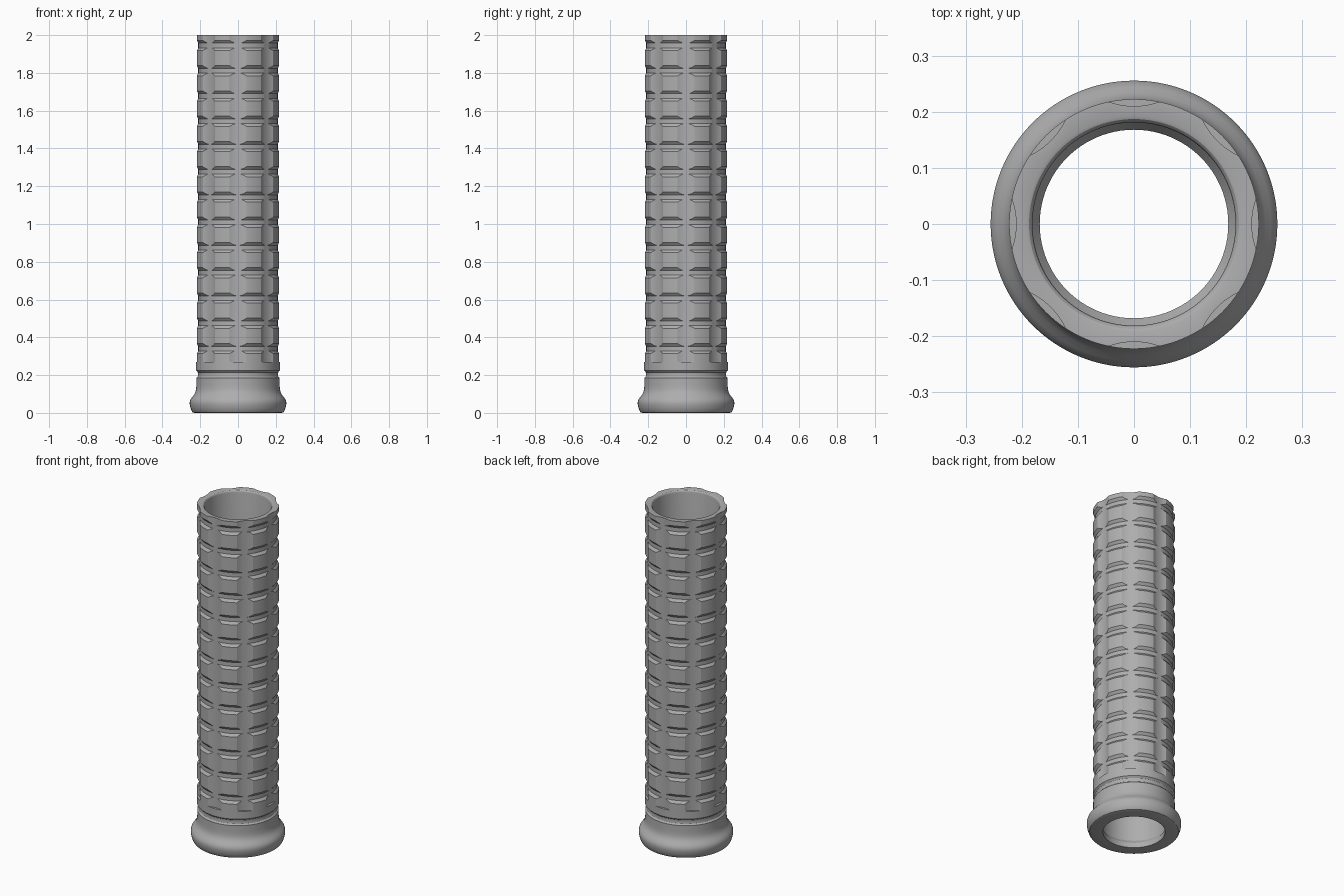
import bpy, bmesh, math
from mathutils import Matrix

if "Cube" in bpy.data.objects:
    bpy.data.objects.remove(bpy.data.objects["Cube"])

SEG = 128
gray = bpy.data.materials.new("warm_gray")
gray.diffuse_color = (0.42, 0.42, 0.42, 1)
gray.use_nodes = True
gray.node_tree.nodes["Principled BSDF"].inputs["Base Color"].default_value = gray.diffuse_color


def add_object(name, bm):
    bmesh.ops.recalc_face_normals(bm, faces=bm.faces)
    mesh = bpy.data.meshes.new(name)
    bm.to_mesh(mesh)
    bm.free()
    mesh.materials.append(gray)
    obj = bpy.data.objects.new(name, mesh)
    bpy.context.collection.objects.link(obj)
    return obj


def lathe(bm, profile):
    """Revolve a closed (radius, z) profile around the z axis."""
    rings = []
    for i in range(SEG):
        a = 2 * math.pi * i / SEG
        rings.append([bm.verts.new((r * math.cos(a), r * math.sin(a), z)) for r, z in profile])
    n = len(profile)
    for i in range(SEG):
        a, b = rings[i], rings[(i + 1) % SEG]
        for j in range(n):
            k = (j + 1) % n
            bm.faces.new((a[j], b[j], b[k], a[k]))


def cut(target, cutter):
    mod = target.modifiers.new(cutter.name, 'BOOLEAN')
    mod.operation = 'DIFFERENCE'
    mod.solver = 'EXACT'
    mod.object = cutter
    bpy.context.view_layer.objects.active = target
    bpy.ops.object.modifier_apply(modifier=mod.name)
    bpy.data.objects.remove(cutter)


# Hollow tube with flared foot, neck groove and tapered bore
profile = [
    (0.168, 0.0), (0.232, 0.0), (0.240, 0.003), (0.246, 0.011), (0.252, 0.028),
    (0.2555, 0.045), (0.2555, 0.058), (0.252, 0.070), (0.244, 0.082),
    (0.234, 0.094), (0.226, 0.108), (0.222, 0.124), (0.2205, 0.145),
    (0.2205, 0.185), (0.213, 0.193), (0.211, 0.204), (0.213, 0.215), (0.2225, 0.225),
    (0.2225, 2.0), (0.192, 2.0), (0.187, 1.998), (0.183, 1.993), (0.181, 1.985),
    (0.181, 0.05), (0.168, 0.03),
]
bm = bmesh.new()
lathe(bm, profile)
tube = add_object("grip_tube", bm)

# Eight shallow lengthwise flutes
bm = bmesh.new()
for i in range(8):
    a = math.pi / 4 * i
    move = Matrix.Translation((0.3425 * math.cos(a), 0.3425 * math.sin(a), 1.27))
    bmesh.ops.create_cone(bm, cap_ends=True, segments=96, radius1=0.1325,
                          radius2=0.1325, depth=2.0,
                          matrix=move @ Matrix.Rotation(a, 4, 'Z'))
    # Trim each cylinder so neighbours stay separate
flutes = add_object("flute_cutter", bm)
flutes.hide_render = True
cut(tube, flutes)

# Thirteen ring grooves crossing the raised lands
bm = bmesh.new()
for k in range(13):
    z = 1.945 - 0.1337 * k
    lathe(bm, [(0.2108, z - 0.012), (0.2108, z + 0.012), (0.2225, z + 0.027),
               (0.24, z + 0.05), (0.24, z - 0.05), (0.2225, z - 0.027)])
grooves = add_object("groove_cutter", bm)
grooves.hide_render = True
cut(tube, grooves)

# Smooth curves with crisp cut edges
bpy.ops.object.select_all(action='DESELECT')
tube.select_set(True)
bpy.context.view_layer.objects.active = tube
bpy.ops.object.shade_smooth_by_angle(angle=math.radians(22))
